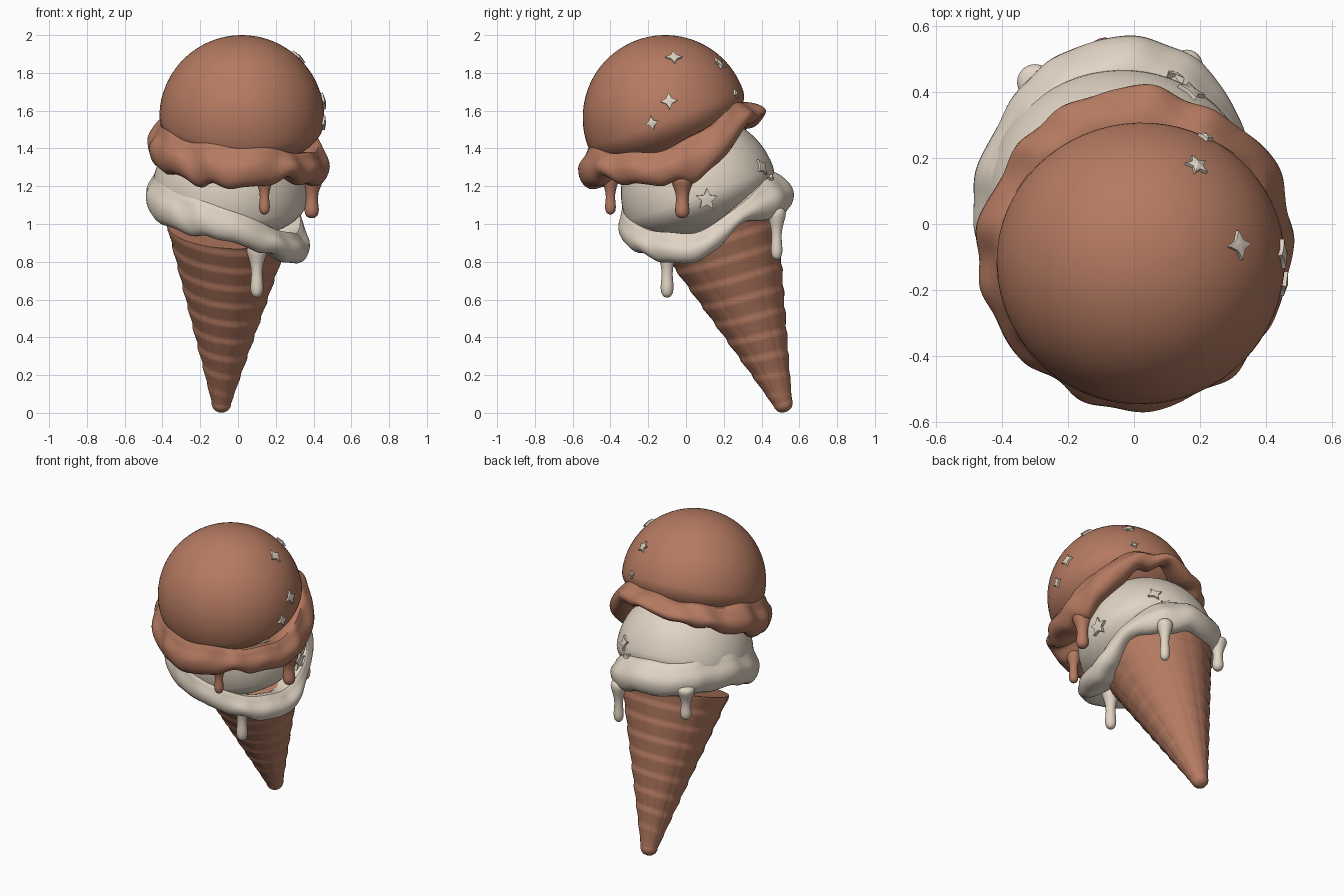
import bpy, bmesh
from math import sin, cos, pi, sqrt, floor
from mathutils import Vector, Matrix

if "Cube" in bpy.data.objects:
    bpy.data.objects.remove(bpy.data.objects["Cube"])


def material(name, rgb):
    m = bpy.data.materials.new(name)
    m.use_nodes = True
    m.diffuse_color = (*rgb, 1)
    bsdf = m.node_tree.nodes["Principled BSDF"]
    bsdf.inputs["Base Color"].default_value = (*rgb, 1)
    bsdf.inputs["Roughness"].default_value = 0.7
    return m


BROWN = material("chocolate brown", (0.46, 0.195, 0.12))
CREAM = material("vanilla cream", (0.75, 0.66, 0.55))
AXIS = Vector((0.046, -0.364, 1)).normalized()
TILT = AXIS.to_track_quat('Z', 'Y').to_matrix().to_4x4()


def finish(name, bm, mat, angle=80, subdiv=0):
    bmesh.ops.recalc_face_normals(bm, faces=bm.faces)
    mesh = bpy.data.meshes.new(name)
    bm.to_mesh(mesh)
    bm.free()
    ob = bpy.data.objects.new(name, mesh)
    bpy.context.collection.objects.link(ob)
    mesh.materials.append(mat)
    bpy.ops.object.select_all(action='DESELECT')
    ob.select_set(True)
    bpy.context.view_layer.objects.active = ob
    bpy.ops.object.shade_smooth_by_angle(angle=angle * pi / 180)
    if subdiv:
        mod = ob.modifiers.new("smooth", 'SUBSURF')
        mod.levels = mod.render_levels = subdiv


def loft(rings, cap=True):
    """Skin a list of closed rings, each the same number of points."""
    bm = bmesh.new()
    vs = [[bm.verts.new(p) for p in ring] for ring in rings]
    n = len(vs[0])
    for a, b in zip(vs, vs[1:]):
        for i in range(n):
            j = (i + 1) % n
            bm.faces.new((a[i], a[j], b[j], b[i]))
    if cap:
        bm.faces.new(vs[0])
        bm.faces.new(vs[-1])
    return bm


def cyclic(keys, t):
    """Smooth periodic interpolation, t in turns."""
    n = len(keys)
    i = floor(t * n)
    f = t * n - i
    a, b, c, d = (keys[(i + k) % n] for k in (-1, 0, 1, 2))
    return b + f * ((c - a) + f * ((2 * a - 5 * b + 4 * c - d)
                    + f * (3 * (b - c) + d - a))) / 2


# Waffle cone: soft stepped spiral bands with faint slanted grooves
def cone_radius(s, th):
    if s < 0.05:
        return 0.05 * sqrt(max(0.0, 1 - (1 - s / 0.05) ** 2)) + 0.002
    base = 0.037 + 0.283 * s
    band = (s * 9 + th / (2 * pi)) % 1
    step = 0.011 * (band if band < 0.7 else (1 - band) * 7 / 3) - 0.005
    groove = -0.003 * max(0, cos(th * 12 + s * 3)) ** 4
    return base + (step + groove) * min(1, s / 0.3)


rings = []
for k in range(120):
    s = 1.04 * (k / 119) ** 1.1
    rings.append([(cone_radius(s, a) * cos(a), cone_radius(s, a) * sin(a), s)
                  for a in (2 * pi * i / 96 for i in range(96))])
cone = loft(rings)
cone.transform(Matrix.Translation((-0.09, 0.53, 0.005)) @ TILT)
finish("waffle_cone", cone, BROWN)


# Scoops: spheres with a flattened underside
def scoop(name, centre, radius, mat):
    bm = bmesh.new()
    bmesh.ops.create_uvsphere(bm, u_segments=64, v_segments=40, radius=radius)
    for v in bm.verts:
        if v.co.z < 0:
            v.co.z *= 0.5
    bm.transform(Matrix.Translation(centre) @ TILT)
    finish(name, bm, mat)


LOWER = (Vector((-0.04, 0.07, 1.165)), 0.415)
UPPER = (Vector((0.02, -0.11, 1.563)), 0.437)
scoop("lower_scoop", *LOWER, CREAM)
scoop("upper_scoop", *UPPER, BROWN)


# Melted skirts: a lumpy rolled rim with keyed height and width around the scoop
def skirt(name, ball, hub, radius, low, top, mat, lump):
    centre, size = ball
    rings, count = [], 120
    for i in range(count + 1):
        t = i / count
        a = 2 * pi * t
        d = Vector((cos(a), sin(a), 0))
        wave = lump * (sin(13 * a + 1) + 0.7 * sin(8 * a + 2.5) + 0.4 * sin(19 * a))
        R = cyclic(radius, t) + 0.5 * wave
        lo = cyclic(low, t) + wave
        hi = cyclic(top, t) + 0.7 * lump * sin(9 * a)
        # where the scoop surface sits at the upper edge
        base = Vector((*hub, hi)) - centre
        b = base.dot(d)
        touch = -b + sqrt(max(0.01, b * b - base.length_squared + size * size))
        touch = min(touch, R - 0.01)
        h = hi - lo
        fold = lump * sin(11 * a + 2 * sin(3 * a))
        section = [(touch - 0.06, hi - 0.01), (touch + 0.004, hi),
                   (max(touch + 0.004, R - 0.05 + fold), hi - 0.2 * h),
                   (R - 0.005 - 0.5 * fold, hi - 0.4 * h), (R, hi - 0.6 * h),
                   (R - 0.012, lo + 0.17 * h), (R - 0.05, lo),
                   (R - 0.11, lo + 0.01), (R - 0.19, lo + 0.06),
                   (R - 0.24, lo + 0.5 * h)]
        rings.append([Vector((*hub, z)) + d * r for r, z in section])
    bm = loft(rings, cap=False)
    bmesh.ops.remove_doubles(bm, verts=bm.verts, dist=1e-5)
    finish(name, bm, mat, subdiv=1)


# Keys run every 30 degrees, from the +x side round through the back
skirt("lower_skirt", LOWER, (-0.05, 0.1),
      (0.43, 0.43, 0.47, 0.47, 0.445, 0.42, 0.44, 0.46, 0.46, 0.46, 0.45, 0.44),
      (0.81, 0.99, 1.02, 1.06, 1.06, 1.07, 1.06, 0.99, 0.94, 0.9, 0.84, 0.79),
      (0.98, 1.12, 1.25, 1.28, 1.29, 1.31, 1.3, 1.24, 1.16, 1.09, 1.0, 0.96),
      CREAM, 0.006)
skirt("upper_skirt", UPPER, (0.0, -0.07),
      (0.48, 0.5, 0.48, 0.49, 0.475, 0.465, 0.48, 0.48, 0.48, 0.5, 0.49, 0.48),
      (1.2, 1.29, 1.51, 1.54, 1.48, 1.41, 1.32, 1.26, 1.21, 1.18, 1.22, 1.21),
      (1.42, 1.54, 1.65, 1.64, 1.61, 1.58, 1.55, 1.5, 1.44, 1.42, 1.4, 1.38),
      BROWN, 0.013)


# Drips: a round bulb on a thin neck that flares into the skirt
def drip(name, x, y, bottom, top, width, mat):
    h = top - bottom
    profile = [(0.3, 0), (0.8, 0.05), (1, 0.16), (0.95, 0.28), (0.8, 0.45),
               (0.9, 0.62), (1.3, 0.8), (1.7, 0.95), (1.2, 1.08)]
    rings = [[(x + width * r * cos(a), y + width * r * sin(a), bottom + h * f)
              for a in (2 * pi * i / 16 for i in range(16))] for r, f in profile]
    finish(name, loft(rings), mat, subdiv=1)


for i, d in enumerate([(0.1, -0.1, 0.61, 0.88, 0.036), (0.16, 0.48, 0.81, 1.07, 0.032),
                       (-0.3, 0.43, 0.93, 1.14, 0.036)]):
    drip(f"lower_drip_{i + 1}", *d, CREAM)
for i, d in enumerate([(0.14, -0.4, 1.05, 1.25, 0.03), (0.39, -0.02, 1.03, 1.25, 0.04)]):
    drip(f"upper_drip_{i + 1}", *d, BROWN)


# Star sprinkles: low raised points set on the +x side of the scoops
def star(name, ball, y, z, size, points, turn):
    centre, radius = ball
    dy, dz = y - centre.y, z - centre.z
    n = Vector((sqrt(max(0.002, radius ** 2 - dy * dy - dz * dz)), dy, dz)).normalized()
    bm = bmesh.new()
    peak = bm.verts.new((0, 0, 0.017))
    base = bm.verts.new((0, 0, -0.01))
    rim = []
    for i in range(points * 2):
        a = pi * i / points + turn
        r = size * (0.48 if i % 2 else 1)
        rim.append([bm.verts.new((r * cos(a), r * sin(a), h)) for h in (0.01, -0.01)])
    for i, (p, q) in enumerate(rim):
        p2, q2 = rim[(i + 1) % len(rim)]
        bm.faces.new((p, p2, peak))
        bm.faces.new((q2, q, base))
        bm.faces.new((q, q2, p2, p))
    bm.transform(Matrix.Translation(centre + n * radius)
                 @ n.to_track_quat('Z', 'Y').to_matrix().to_4x4())
    finish(name, bm, CREAM, 40)


for i, s in enumerate([(UPPER, -0.065, 1.88, 0.045, 4, 0), (UPPER, 0.175, 1.848, 0.038, 5, 0.5),
                       (UPPER, -0.09, 1.65, 0.045, 4, 0.1), (UPPER, -0.18, 1.535, 0.038, 4, 0.2),
                       (UPPER, 0.26, 1.69, 0.025, 4, 0.4), (LOWER, 0.11, 1.13, 0.06, 5, 0.3),
                       (LOWER, 0.4, 1.3, 0.048, 4, 0.5), (LOWER, 0.45, 1.22, 0.045, 5, 0)]):
    star(f"star_sprinkle_{i + 1}", *s)
